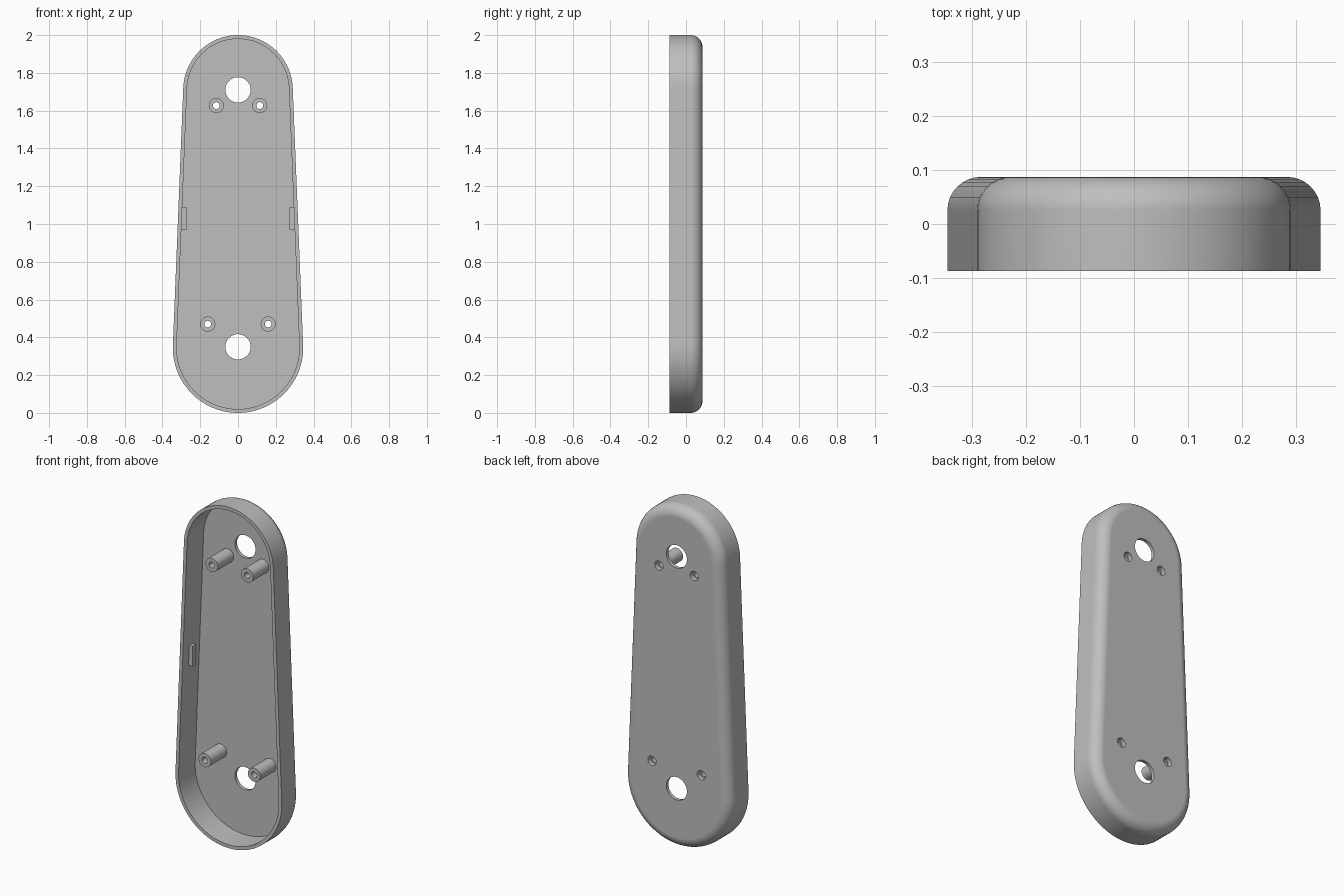
import bpy, bmesh, math

if "Cube" in bpy.data.objects:
    bpy.data.objects.remove(bpy.data.objects["Cube"])

FRONT, BACK, FLOOR = -0.087, 0.087, 0.067
R_LOW, R_TOP, Z_TOP = 0.345, 0.29, 1.71
WALL, FILLET = 0.02, 0.062

grey = bpy.data.materials.new("grey plastic")
grey.use_nodes = True
colour = (0.52, 0.52, 0.52, 1)
grey.diffuse_color = colour
grey.node_tree.nodes["Principled BSDF"].inputs["Base Color"].default_value = colour


def outline(inset, y, n=40):
    """Tapered capsule: two arcs joined by their common tangents."""
    tilt = math.asin((R_LOW - R_TOP) / (Z_TOP - R_LOW))
    pts = []
    for z, r, a0, a1 in ((Z_TOP, R_TOP, tilt, math.pi - tilt),
                         (R_LOW, R_LOW, math.pi - tilt, 2 * math.pi + tilt)):
        for i in range(n + 1):
            a = a0 + (a1 - a0) * i / n
            pts.append(((r - inset) * math.cos(a), y, z + (r - inset) * math.sin(a)))
    return pts


def circle(r, y, n=32):
    return [(r * math.cos(2 * math.pi * i / n), y, r * math.sin(2 * math.pi * i / n))
            for i in range(n)]


def loft(name, rings, closed=False, at=(0, 0, 0)):
    """Skin a list of rings; cap both ends, or join last to first."""
    bm = bmesh.new()
    loops = [[bm.verts.new(p) for p in ring] for ring in rings]
    n = len(loops[0])
    for a, b in zip(loops, loops[1:] + loops[:1] if closed else loops[1:]):
        for i in range(n):
            j = (i + 1) % n
            bm.faces.new((a[i], a[j], b[j], b[i]))
    if not closed:
        bm.faces.new(loops[0])
        bm.faces.new(loops[-1])
    bmesh.ops.recalc_face_normals(bm, faces=bm.faces)
    mesh = bpy.data.meshes.new(name)
    bm.to_mesh(mesh)
    bm.free()
    mesh.materials.append(grey)
    obj = bpy.data.objects.new(name, mesh)
    obj.location = at
    bpy.context.collection.objects.link(obj)
    return obj


def select(obj):
    bpy.ops.object.select_all(action="DESELECT")
    obj.select_set(True)
    bpy.context.view_layer.objects.active = obj


def smooth(obj):
    select(obj)
    bpy.ops.object.shade_smooth_by_angle(angle=math.radians(30))


# Shell: inner floor, inner wall, rim, outer wall, rounded back edge
rings = [outline(WALL, FLOOR), outline(WALL, FRONT), outline(0, FRONT)]
for i in range(9):
    a = math.pi / 2 * i / 8
    rings.append(outline(FILLET * (1 - math.cos(a)), BACK - FILLET * (1 - math.sin(a))))
shell = loft("shell", rings)

# Openings through the floor: two large holes and four screw recesses
bosses = [(s * x, z) for x, z in ((0.115, 1.627), (0.16, 0.47)) for s in (-1, 1)]
holes = [(0, 1.71, 0.067), (0, 0.35, 0.067)] + [(x, z, 0.027) for x, z in bosses]
for x, z, r in holes:
    cutter = loft("hole_cutter", [circle(r, 0.02), circle(r, 0.12)], at=(x, 0, z))
    cutter.hide_render = True
    cut = shell.modifiers.new("hole", "BOOLEAN")
    cut.operation, cut.solver, cut.object = "DIFFERENCE", "EXACT", cutter
    select(shell)
    bpy.ops.object.modifier_apply(modifier=cut.name)
    bpy.data.objects.remove(cutter)
smooth(shell)
flat = shell.modifiers.new("flat_faces", "WEIGHTED_NORMAL")
flat.keep_sharp = True

# Hollow screw bosses, with a wider recess at the back
for x, z in bosses:
    profile = [(0.018, -0.08), (0.04, -0.08), (0.04, FLOOR), (0.027, FLOOR),
               (0.027, 0.06), (0.018, 0.06)]
    smooth(loft("screw_boss", [circle(r, y) for r, y in profile], True, (x, 0, z)))

# Small snap tabs on the side walls
for side, name in ((1, "left_tab"), (-1, "right_tab")):
    loft(name, [[(side * x, y, z) for y, z in
                 ((-0.03, 0.97), (0, 0.97), (0, 1.09), (-0.03, 1.09))]
                for x in (0.273, 0.305)])
